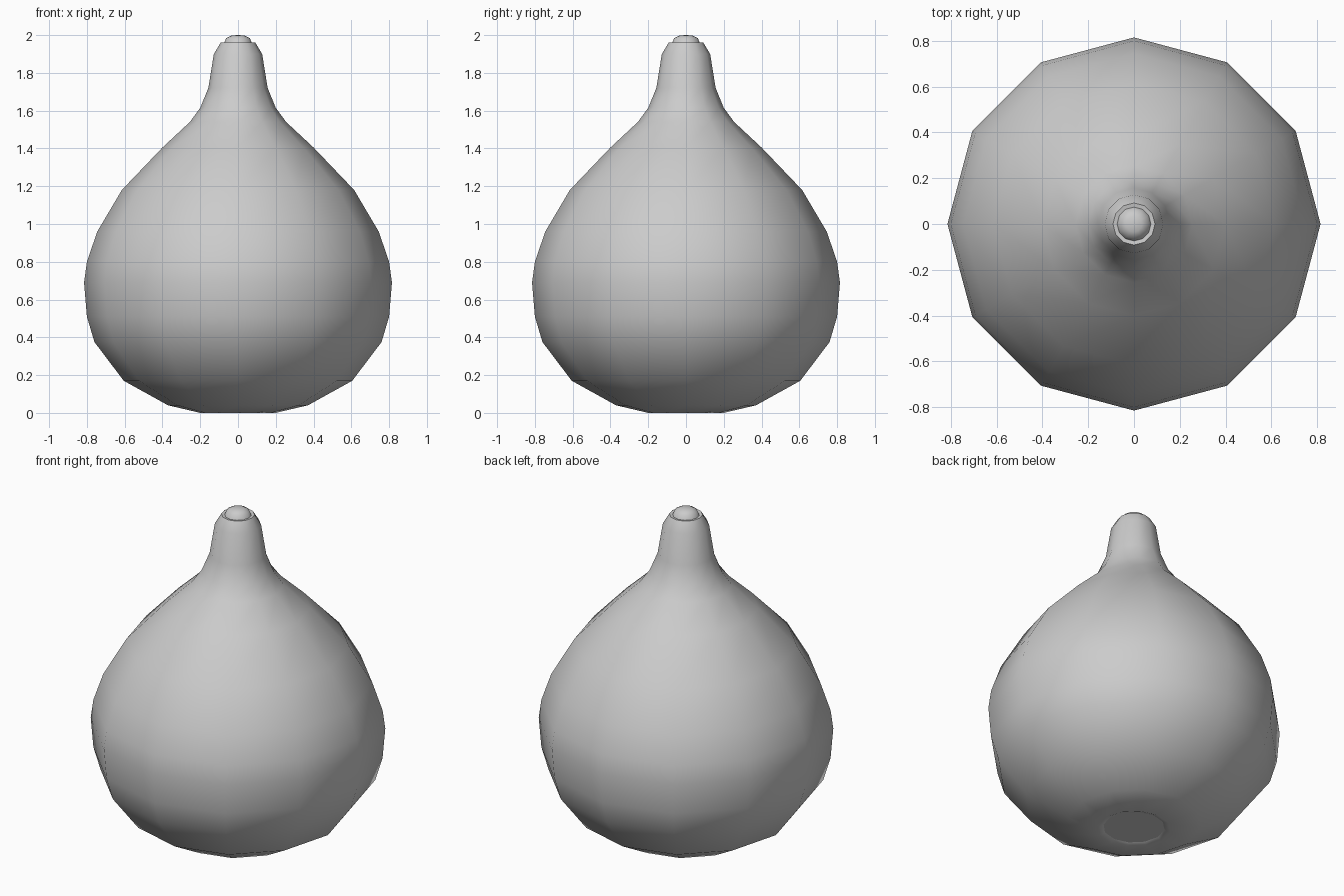
import bpy
import bmesh
from math import cos, sin, tau, radians

cube = bpy.data.objects.get("Cube")
if cube:
    bpy.data.objects.remove(cube, do_unlink=True)

grey = bpy.data.materials.new("light grey")
grey.use_nodes = True
COLOUR = (0.6, 0.6, 0.6, 1)
grey.diffuse_color = COLOUR
grey.node_tree.nodes["Principled BSDF"].inputs["Base Color"].default_value = COLOUR

SIDES = 12


def lathe(name, profile):
    """Spin (radius, height) points round z; radius 0 closes to a point."""
    bm = bmesh.new()
    rings = []
    for r, z in profile:
        count = SIDES if r else 1
        rings.append([bm.verts.new((r * cos(tau * i / SIDES), r * sin(tau * i / SIDES), z))
                      for i in range(count)])
    for a, b in zip(rings, rings[1:]):
        for i in range(SIDES):
            j = (i + 1) % SIDES
            if len(a) == 1:
                bm.faces.new((a[0], b[j], b[i]))
            elif len(b) == 1:
                bm.faces.new((a[i], a[j], b[0]))
            else:
                bm.faces.new((a[i], a[j], b[j], b[i]))
    mesh = bpy.data.meshes.new(name)
    bm.to_mesh(mesh)
    bm.free()
    mesh.materials.append(grey)
    obj = bpy.data.objects.new(name, mesh)
    bpy.context.collection.objects.link(obj)
    bpy.ops.object.select_all(action='DESELECT')
    obj.select_set(True)
    bpy.context.view_layer.objects.active = obj
    bpy.ops.object.shade_smooth_by_angle(angle=radians(50))
    return obj


# Pear-shaped body with a narrow neck and rolled rim
lathe("bulb_body", [
    (0.17, 0.012), (0.2, 0.0), (0.37, 0.04), (0.605, 0.17), (0.76, 0.375),
    (0.80, 0.51), (0.815, 0.69), (0.80, 0.80), (0.745, 0.96), (0.615, 1.18),
    (0.40, 1.405), (0.255, 1.54), (0.20, 1.615), (0.157, 1.72), (0.128, 1.90),
    (0.092, 1.96), (0.074, 1.957)])

# Flat disc closing the base
lathe("base_disc", [(0, 0.012), (0.17, 0.012)])

# Small domed tip in the neck opening
lathe("neck_tip", [(0.074, 1.957), (0.063, 1.983), (0.035, 1.998), (0, 2.0)])
